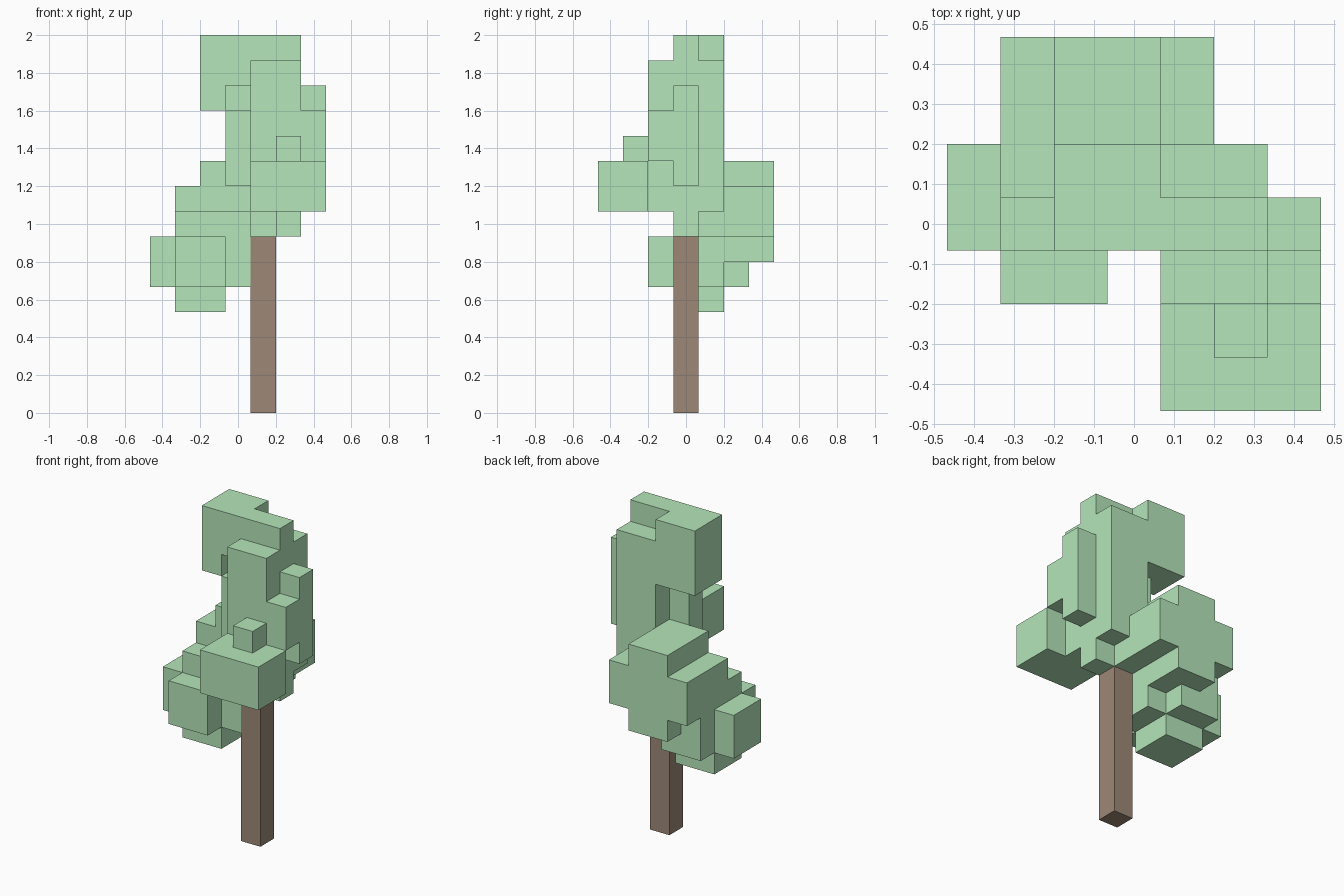
import bpy, bmesh
from mathutils import Vector

if "Cube" in bpy.data.objects:
    bpy.data.objects.remove(bpy.data.objects["Cube"])

U = 2 / 15  # voxel size


def material(name, rgb):
    m = bpy.data.materials.new(name)
    m.diffuse_color = (*rgb, 1)
    m.use_nodes = True
    m.node_tree.nodes["Principled BSDF"].inputs["Base Color"].default_value = m.diffuse_color
    return m


def cells(box):
    x0, x1, y0, y1, z0, z1 = box
    return {(x, y, z) for x in range(x0, x1) for y in range(y0, y1) for z in range(z0, z1)}


def voxel_object(name, boxes, holes, mat):
    """Fuse boxes given in voxel units into one outer shell."""
    solid = set().union(*map(cells, boxes)) - set().union(*map(cells, holes))
    bm = bmesh.new()
    verts = {}

    def vert(p):
        if p not in verts:
            verts[p] = bm.verts.new(((p[0] - 3.5) * U, (p[1] - 3.5) * U, p[2] * U))
        return verts[p]

    for c in sorted(solid):
        for axis in range(3):
            for side in (0, 1):
                n = list(c)
                n[axis] += 2 * side - 1
                if tuple(n) in solid:
                    continue
                a, b = (axis + 1) % 3, (axis + 2) % 3
                ring = []
                for i, j in ((0, 0), (1, 0), (1, 1), (0, 1)):
                    p = list(c)
                    p[axis] += side
                    p[a] += i
                    p[b] += j
                    ring.append(vert(tuple(p)))
                bm.faces.new(ring if side else ring[::-1])
    # merge coplanar squares into large flat faces
    bmesh.ops.dissolve_limit(bm, angle_limit=0.01, verts=bm.verts[:], edges=bm.edges[:])
    me = bpy.data.meshes.new(name)
    bm.to_mesh(me)
    bm.free()
    me.materials.append(mat)
    ob = bpy.data.objects.new(name, me)
    bpy.context.collection.objects.link(ob)
    return ob


# boxes are x0, x1, y0, y1, z0, z1 in voxels
foliage = [
    # tall crown column and its side bumps
    (4, 6, 2, 5, 8, 14),
    (6, 7, 2, 3, 10, 12),
    (6, 7, 3, 4, 9, 13),
    (3, 4, 3, 4, 9, 12),
    # top cap
    (2, 4, 3, 5, 12, 15),
    (4, 6, 3, 4, 12, 15),
    # front clump
    (4, 7, 0, 2, 8, 10),
    (5, 6, 1, 2, 10, 11),
    # back clump
    (2, 4, 4, 7, 6, 10),
    (1, 5, 4, 7, 7, 9),
    # around the trunk top
    (5, 6, 3, 4, 7, 8),
    # low left clump
    (1, 4, 3, 4, 5, 8),
    (1, 3, 2, 3, 5, 7),
    (1, 3, 3, 6, 5, 7),
    (3, 4, 3, 5, 5, 7),
    (0, 1, 3, 5, 5, 7),
    (1, 3, 3, 5, 4, 5),
]
# recess under the top cap
recess = [(3, 4, 3, 4, 12, 13)]

voxel_object("foliage", foliage, recess, material("leaf_green", (0.46, 0.79, 0.49)))
voxel_object("trunk", [(4, 5, 3, 4, 0, 7)], [], material("bark_brown", (0.34, 0.25, 0.18)))
